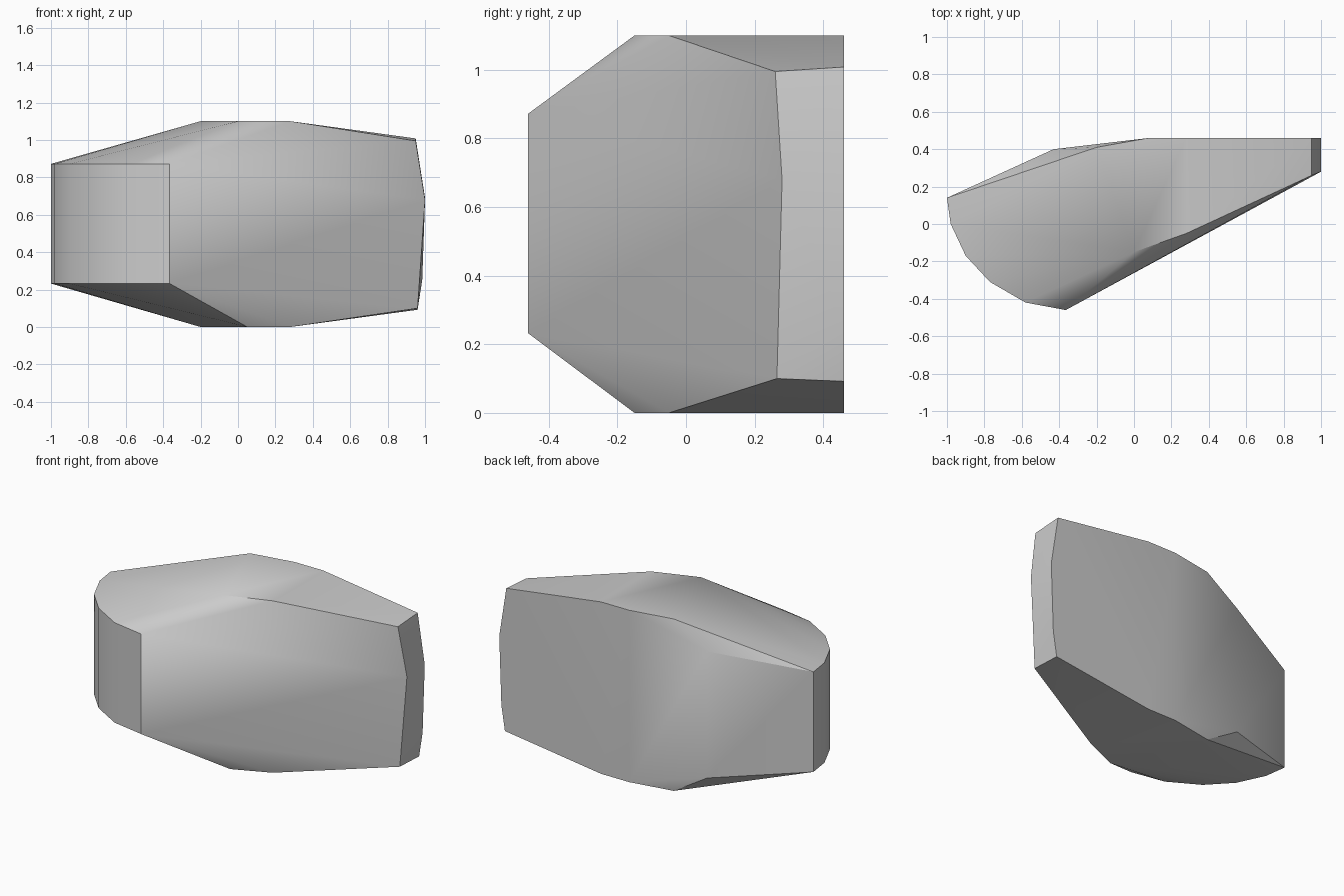
import bpy
import bmesh
import math

old = bpy.data.objects.get("Cube")
if old:
    bpy.data.objects.remove(old, do_unlink=True)

# Single plain grey material
grey = bpy.data.materials.new("plain grey")
grey.use_nodes = True
colour = (0.6, 0.6, 0.6, 1)
grey.diffuse_color = colour
grey.node_tree.nodes["Principled BSDF"].inputs["Base Color"].default_value = colour

HEIGHT = 1.1


def at_heights(outline, low, high):
    """Repeat a plan outline at a low and a high level."""
    return [(x, y, z) for x, y in outline for z in (low, high)]


# Rounded side wall, seen in plan
nose = [(-1, 0.14), (-0.98, 0), (-0.9, -0.17), (-0.77, -0.31),
        (-0.58, -0.42), (-0.365, -0.46)]
# Flat crown and base, and the bend of the back panel
crown = [(0.28, -0.05), (0.28, 0.46), (0.08, 0.46), (-0.2, 0.41)]
back_bend = [(-0.43, 0.4)]

points = at_heights(nose, 0.232, 0.872)
points += at_heights(crown, 0, HEIGHT)
points += at_heights(back_bend, 0.14, 0.95)
points += [(0, -0.15, HEIGHT), (0.05, -0.15, 0)]

# Bowed end panel
points += [(0.95, 0.26, 0.995), (1, 0.28, 0.68), (0.96, 0.265, 0.1)]
points += [(0.95, 0.46, 1.008), (1, 0.46, 0.69), (0.985, 0.46, 0.25),
           (0.96, 0.46, 0.092)]

# Skin the faceted block over the outlines
bm = bmesh.new()
for p in points:
    bm.verts.new(p)
result = bmesh.ops.convex_hull(bm, input=bm.verts)
loose = [v for v in bm.verts if not v.link_faces]
bmesh.ops.delete(bm, geom=loose, context='VERTS')
bmesh.ops.dissolve_limit(bm, angle_limit=math.radians(0.5),
                         verts=bm.verts, edges=bm.edges)
bmesh.ops.recalc_face_normals(bm, faces=bm.faces)

mesh = bpy.data.meshes.new("faceted_block")
bm.to_mesh(mesh)
bm.free()
mesh.materials.append(grey)
block = bpy.data.objects.new("faceted_block", mesh)
bpy.context.collection.objects.link(block)

# Soft shading with crisp rim edges
bpy.ops.object.select_all(action='DESELECT')
block.select_set(True)
bpy.context.view_layer.objects.active = block
bpy.ops.object.shade_smooth_by_angle(angle=math.radians(30))
